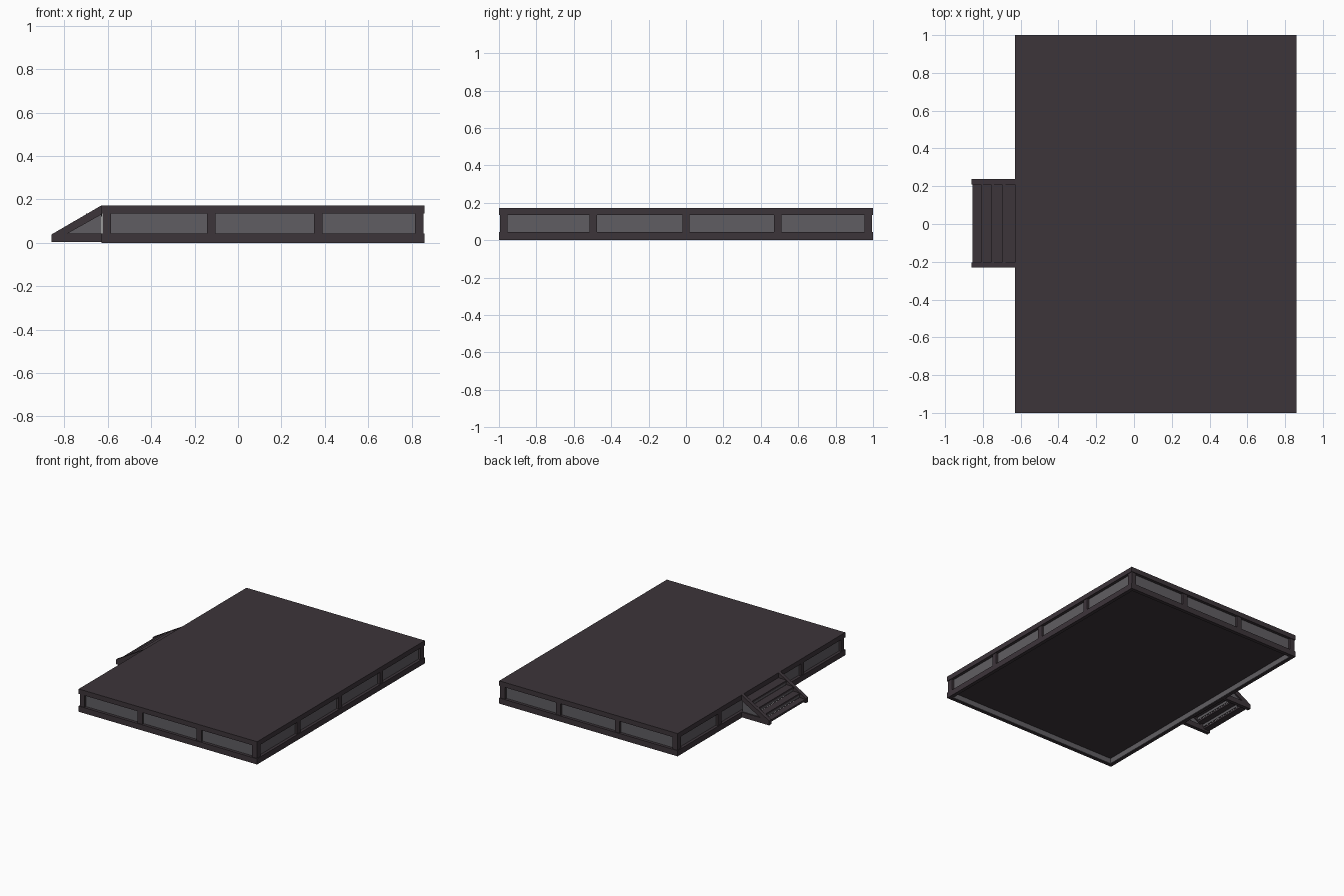
import bpy, bmesh
from mathutils import Matrix, Vector

if "Cube" in bpy.data.objects:
    bpy.data.objects.remove(bpy.data.objects["Cube"])


def material(name, rgb):
    m = bpy.data.materials.new(name)
    m.diffuse_color = (*rgb, 1)
    m.use_nodes = True
    m.node_tree.nodes["Principled BSDF"].inputs["Base Color"].default_value = m.diffuse_color
    return m


FRAME = material("dark timber", (0.046, 0.035, 0.042))
PANEL = material("grey panel", (0.118, 0.111, 0.123))


def finish(name, bm, mat):
    bmesh.ops.recalc_face_normals(bm, faces=bm.faces)
    me = bpy.data.meshes.new(name)
    bm.to_mesh(me)
    bm.free()
    me.materials.append(mat)
    ob = bpy.data.objects.new(name, me)
    bpy.context.collection.objects.link(ob)
    return ob


def boxes(name, items, mat):
    """One object from boxes given as x0, x1, y0, y1, z0, z1."""
    bm = bmesh.new()
    for x0, x1, y0, y1, z0, z1 in items:
        mid = Vector((x0 + x1, y0 + y1, z0 + z1)) / 2
        size = Matrix.Diagonal((x1 - x0, y1 - y0, z1 - z0, 1))
        bmesh.ops.create_cube(bm, size=1, matrix=Matrix.Translation(mid) @ size)
    return finish(name, bm, mat)


def prism(name, outline, y0, y1, mat):
    """Extrude an x-z outline along y."""
    bm = bmesh.new()
    face = bm.faces.new([bm.verts.new((x, y0, z)) for x, z in outline])
    ext = bmesh.ops.extrude_face_region(bm, geom=[face])
    verts = [v for v in ext["geom"] if isinstance(v, bmesh.types.BMVert)]
    bmesh.ops.translate(bm, verts=verts, vec=(0, y1 - y0, 0))
    return finish(name, bm, mat)


X0, X1, Y = -0.63, 0.86, 1.0
TOP, DECK, RAIL = 0.172, 0.135, 0.043


def ring(inset, width, z0, z1):
    a, b, c = X0 + inset, X1 - inset, Y - inset
    return [(a, b, -c, -c + width, z0, z1), (a, b, c - width, c, z0, z1),
            (a, a + width, -c + width, c - width, z0, z1),
            (b - width, b, -c + width, c - width, z0, z1)]


# Deck slab, base rail, recessed skirting panels and inner floor
boxes("deck_slab", [(X0, X1, -Y, Y, DECK, TOP)], FRAME)
boxes("base_rail", ring(0, 0.024, 0, RAIL), FRAME)
boxes("skirting_panels", ring(0.022, 0.008, 0.002, DECK), PANEL)
boxes("inner_floor", [(X0 + 0.03, X1 - 0.03, -Y + 0.03, Y - 0.03, 0.042, 0.05)], FRAME)

# Posts along all four sides
W, R, D = 0.02, 0.005, 0.03
posts = []
for x in (X0 + R + W, -0.123, 0.37, X1 - R - W):
    for s in (-1, 1):
        y0, y1 = sorted((s * (Y - R), s * (Y - R - D)))
        posts.append((x - W, x + W, y0, y1, RAIL, DECK))
for y in (-Y + R + W, -0.497, 0, 0.49, Y - R - W):
    for x in (X0 + R, X1 - R - D):
        posts.append((x, x + D, y - W, y + W, RAIL, DECK))
boxes("posts", posts, FRAME)

# Stair sides: sloped string, foot rail and triangular infill
for side, y0, y1 in (("front", -0.23, -0.203), ("back", 0.21, 0.237)):
    prism(side + "_stair_string",
          [(-0.86, 0.004), (-0.86, 0.038), (X0, TOP), (X0, 0.13), (-0.785, RAIL),
           (X0, RAIL), (X0, 0.004)], y0, y1, FRAME)
    mid = (y0 + y1) / 2
    prism(side + "_stair_infill", [(-0.79, 0.04), (X0, 0.04), (X0, 0.133)],
          mid - 0.004, mid + 0.004, PANEL)

# Treads and risers
edges = (-0.855, -0.81, -0.757, -0.70, X0)
treads, risers = [], []
for i in range(4):
    z = 0.032 + i * 0.034
    treads.append((edges[i], edges[i + 1] + 0.004, -0.203, 0.21, z - 0.014, z))
    if i:
        risers.append((edges[i] + 0.005, edges[i] + 0.011, -0.203, 0.21, z - 0.034, z - 0.014))
boxes("stair_treads", treads, FRAME)
boxes("stair_risers", risers, PANEL)
